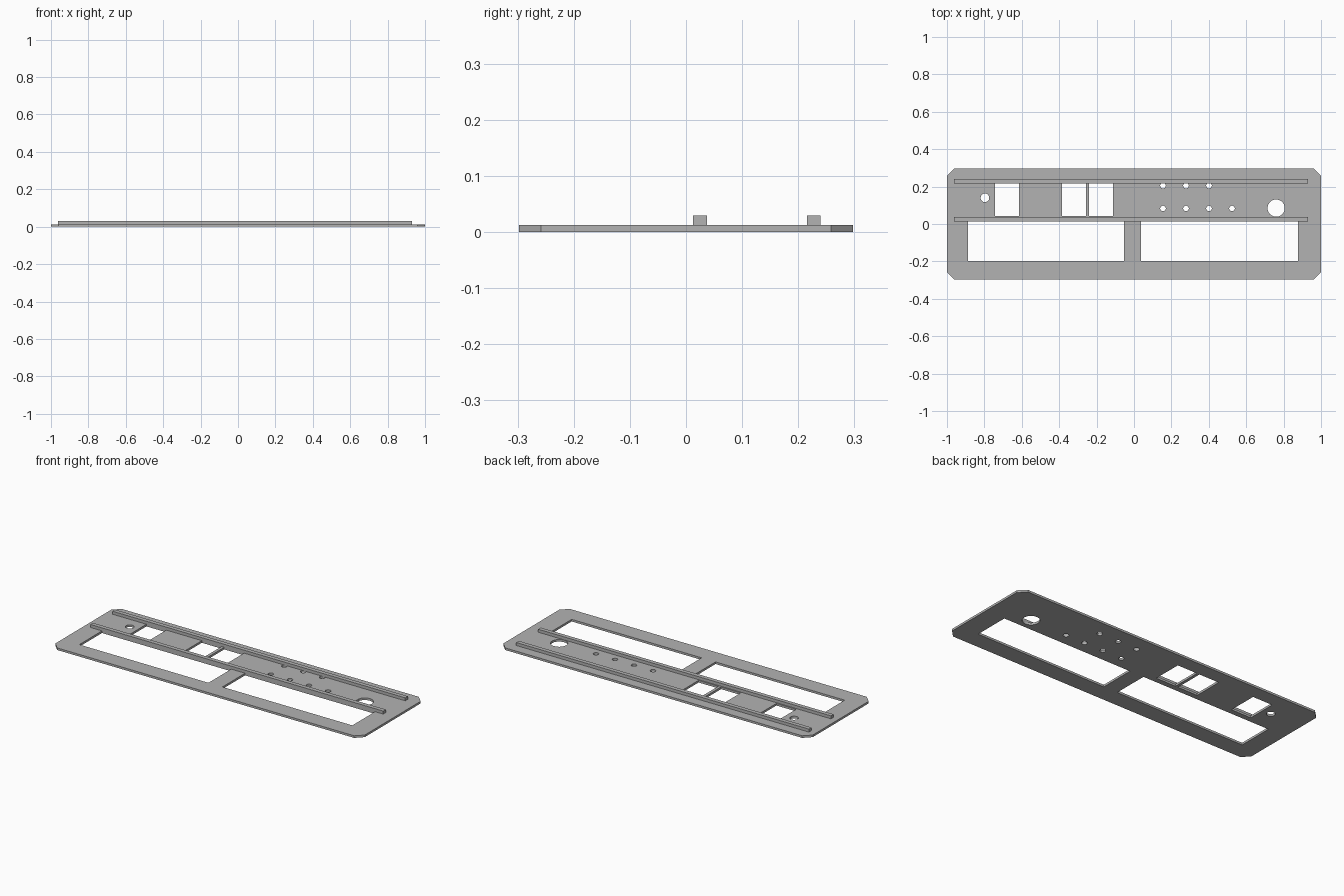
import bpy
from math import cos, sin, tau

cube = bpy.data.objects.get("Cube")
if cube:
    bpy.data.objects.remove(cube, do_unlink=True)

THICK = 0.0125
RAIL_TOP = 0.03

grey = bpy.data.materials.new("plain_grey")
grey.use_nodes = True
colour = (0.45, 0.45, 0.45, 1)
grey.diffuse_color = colour
grey.node_tree.nodes["Principled BSDF"].inputs["Base Color"].default_value = colour


def rect(x0, x1, y0, y1):
    return [(x0, y0), (x1, y0), (x1, y1), (x0, y1)]


def circle(x, y, r, n=32):
    return [(x + r * cos(tau * i / n), y + r * sin(tau * i / n)) for i in range(n)]


def sheet(name, loops, z0, z1):
    """Extrude an outline; the loops inside it become holes."""
    curve = bpy.data.curves.new(name + "_profile", "CURVE")
    curve.dimensions = "2D"
    curve.fill_mode = "BOTH"
    curve.extrude = (z1 - z0) / 2
    for loop in loops:
        spline = curve.splines.new("POLY")
        spline.points.add(len(loop) - 1)
        for point, (x, y) in zip(spline.points, loop):
            point.co = (x, y, 0, 1)
        spline.use_cyclic_u = True
    helper = bpy.data.objects.new(name + "_profile", curve)
    mesh = bpy.data.meshes.new_from_object(helper)
    bpy.data.objects.remove(helper)
    bpy.data.curves.remove(curve)
    mesh.name = name
    mesh.materials.clear()
    mesh.materials.append(grey)
    for poly in mesh.polygons:
        poly.use_smooth = False
        poly.material_index = 0
    obj = bpy.data.objects.new(name, mesh)
    obj.location.z = (z0 + z1) / 2
    bpy.context.collection.objects.link(obj)
    return obj


# Panel outline with clipped corners
W, D, C = 1.0, 0.298, 0.04
outline = [(-W + C, -D), (W - C, -D), (W, -D + C), (W, D - C),
           (W - C, D), (-W + C, D), (-W, D - C), (-W, -D + C)]

# Two long windows along the front
holes = [rect(x0, x1, -0.197, 0.0125) for x0, x1 in ((-0.888, -0.053), (0.037, 0.877))]

# Three square switch openings
holes += [rect(x, x + 0.128, 0.044, 0.2155) for x in (-0.743, -0.385, -0.24)]

# Small indicator holes in two rows
for y, count in ((0.205, 3), (0.083, 4)):
    holes += [circle(0.155 + 0.123 * i, y, 0.015, 24) for i in range(count)]

# Round openings at each end
holes += [circle(-0.797, 0.14, 0.023), circle(0.76, 0.085, 0.046)]

sheet("panel", [outline] + holes, 0, THICK)

# Raised rails running the length of the panel
for name, y in (("front_rail", 0.0125), ("back_rail", 0.2155)):
    sheet(name, [rect(-0.963, 0.93, y, y + 0.0245)], THICK, RAIL_TOP)
